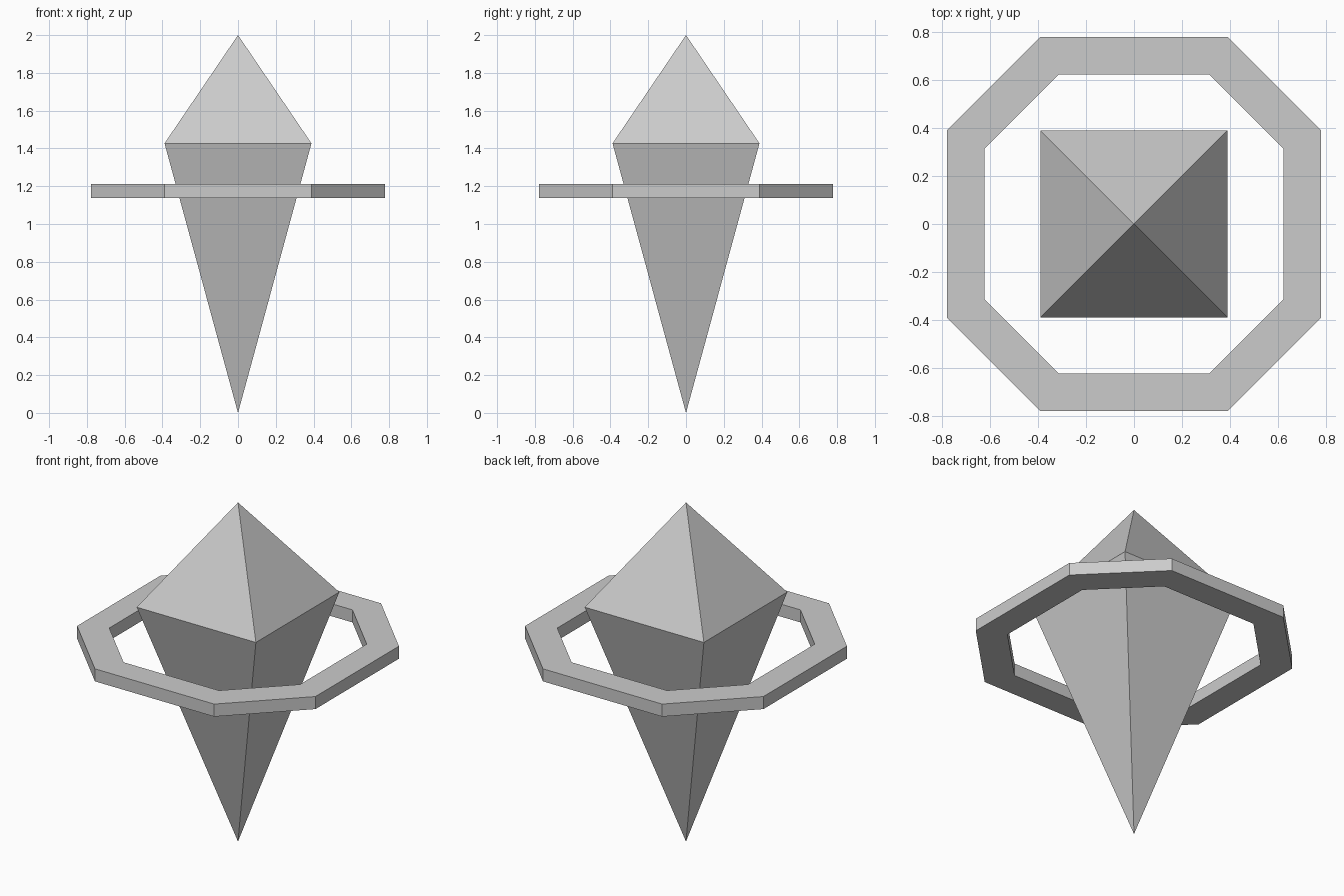
import bpy, bmesh

if "Cube" in bpy.data.objects:
    bpy.data.objects.remove(bpy.data.objects["Cube"])


def make_object(name, bm):
    bmesh.ops.recalc_face_normals(bm, faces=bm.faces)
    mesh = bpy.data.meshes.new(name)
    bm.to_mesh(mesh)
    bm.free()
    obj = bpy.data.objects.new(name, mesh)
    bpy.context.collection.objects.link(obj)
    return obj


def octagon(a, b):
    # a = apothem, b = half length of the axis-aligned sides
    return [(a, -b), (a, b), (b, a), (-b, a), (-a, b), (-a, -b), (-b, -a), (b, -a)]


# Four-sided crystal: long lower point, short upper point
bm = bmesh.new()
h, waist = 0.389, 1.427
belt = [bm.verts.new((x, y, waist)) for x, y in ((-h, -h), (h, -h), (h, h), (-h, h))]
for tip_z in (0.0, 2.0):
    tip = bm.verts.new((0, 0, tip_z))
    for i in range(4):
        bm.faces.new((belt[i], belt[(i + 1) % 4], tip))
make_object("crystal", bm)

# Flat eight-sided ring floating around the crystal
bm = bmesh.new()
z0, z1 = 1.138, 1.212
section = [(1.0, z0), (1.0, z1), (0.8, z1), (0.8, z0)]
loops = [[bm.verts.new((x * s, y * s, z)) for x, y in octagon(0.778, 0.389)]
         for s, z in section]
for k in range(4):
    a, b = loops[k], loops[(k + 1) % 4]
    for i in range(8):
        j = (i + 1) % 8
        bm.faces.new((a[i], a[j], b[j], b[i]))
make_object("ring", bm)
